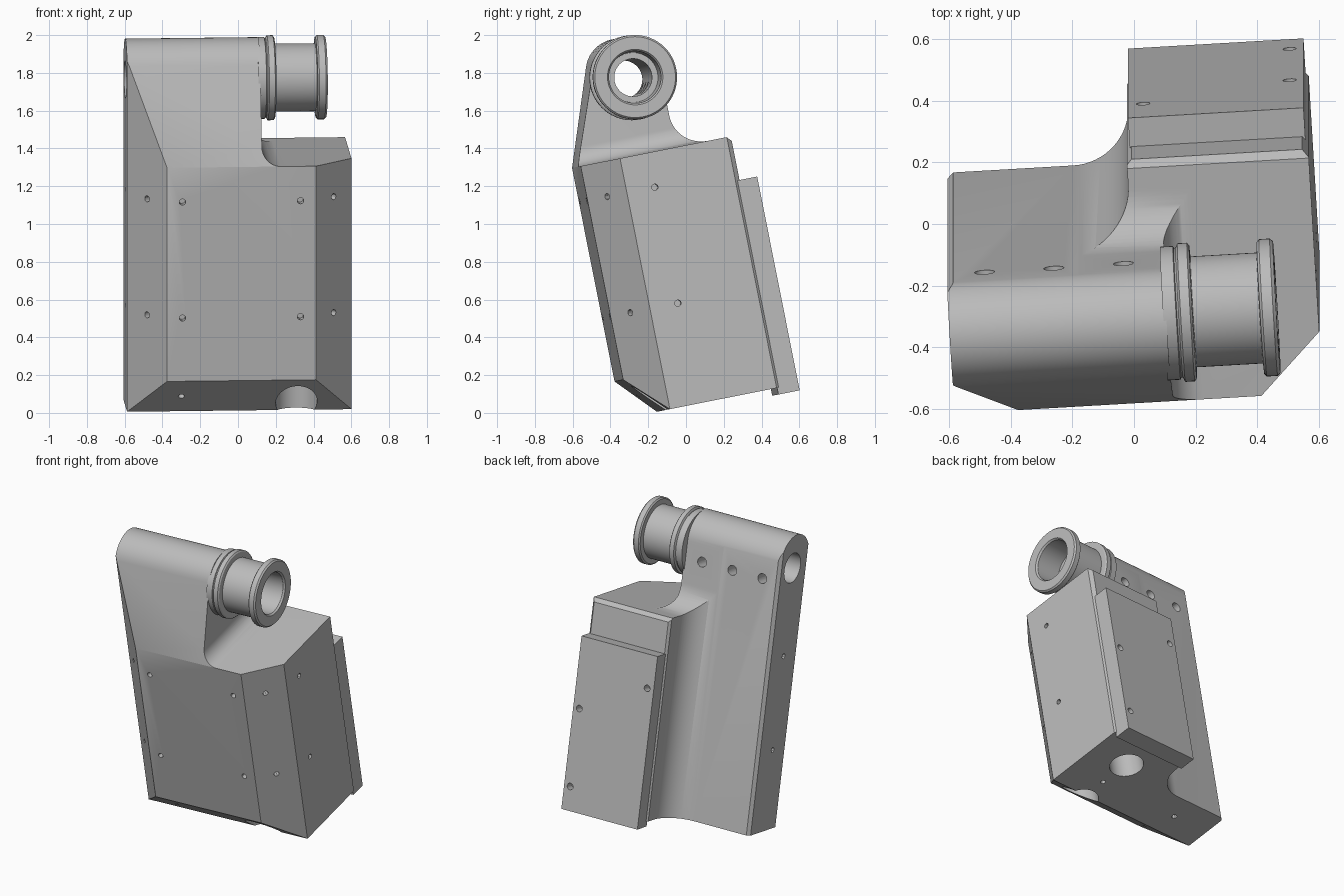
import bpy, bmesh, math
from mathutils import Vector, Matrix

cube = bpy.data.objects.get("Cube")
if cube:
    bpy.data.objects.remove(cube, do_unlink=True)

grey = bpy.data.materials.new("plain grey")
grey.use_nodes = True
GREY = (0.5, 0.5, 0.5, 1)
grey.diffuse_color = GREY
grey.node_tree.nodes["Principled BSDF"].inputs["Base Color"].default_value = GREY

# The whole part leans forward: local axes are right, back and up
up = Vector((0, -0.195, 0.981)).normalized()
right = Vector((0.998, 0.058, 0.0115))
right = (right - up * right.dot(up)).normalized()
back = up.cross(right)
LEAN = Matrix((right, back, up)).transposed().to_4x4()

LEFT, FRONT, BACK, BASE, SHELF = -0.595, -0.316, 0.485, 0.036, 1.39
AXIS_B, AXIS_C = 0.055, 1.796


def make(name, bm):
    bmesh.ops.recalc_face_normals(bm, faces=bm.faces)
    mesh = bpy.data.meshes.new(name)
    bm.to_mesh(mesh)
    bm.free()
    obj = bpy.data.objects.new(name, mesh)
    bpy.context.collection.objects.link(obj)
    mesh.materials.append(grey)
    return obj


def prism(name, points, place, low, high):
    """Extrude a closed profile; place maps (u, v, depth) to a local point."""
    bm = bmesh.new()
    face = bm.faces.new([bm.verts.new(place(u, v, low)) for u, v in points])
    shift = Vector(place(0, 0, high)) - Vector(place(0, 0, low))
    new = bmesh.ops.extrude_face_region(bm, geom=[face])["geom"]
    bmesh.ops.translate(bm, vec=shift, verts=[v for v in new if isinstance(v, bmesh.types.BMVert)])
    return make(name, bm)


def arc(cx, cy, r, start, end, steps=16):
    angles = [math.radians(start + (end - start) * i / steps) for i in range(steps + 1)]
    return [(cx + r * math.cos(t), cy + r * math.sin(t)) for t in angles]


def activate(obj):
    bpy.ops.object.select_all(action='DESELECT')
    obj.select_set(True)
    bpy.context.view_layer.objects.active = obj


def boolean(target, tool, operation):
    tool.hide_render = True
    mod = target.modifiers.new("cut", 'BOOLEAN')
    mod.object, mod.operation, mod.solver = tool, operation, 'EXACT'
    activate(target)
    bpy.ops.object.modifier_apply(modifier=mod.name)
    bpy.data.objects.remove(tool, do_unlink=True)


def drill(target, point, direction, radius, depth, sides=16):
    """Round hole from a surface point going inwards."""
    d = Vector(direction).normalized()
    bm = bmesh.new()
    bmesh.ops.create_cone(bm, cap_ends=True, segments=sides, radius1=radius,
                          radius2=radius, depth=depth + 0.05)
    turn = Vector((0, 0, 1)).rotation_difference(d).to_matrix().to_4x4()
    middle = Vector(point) + d * (depth - 0.05) / 2
    bm.transform(Matrix.Translation(middle) @ turn)
    boolean(target, make("drill", bm), 'DIFFERENCE')


def finish(obj):
    obj.data.transform(LEAN)
    activate(obj)
    bpy.ops.object.shade_smooth_by_angle(angle=math.radians(30))


# Body: plan outline with chamfered front corners and the concave rear corner
half = 0.395
plan = [(-half, FRONT), (half, FRONT), (-LEFT, -0.115), (-LEFT, 0.462), (0.575, BACK),
        (0.02, BACK), (0.005, 0.47)]
plan += arc(-0.185, 0.402, 0.19, 0, -90)
plan += [(-0.575, 0.212), (LEFT, 0.192), (LEFT, -0.115)]
body = prism("main_body", plan, lambda u, v, w: (u, v, w), -0.1, 2.2)

# Side outline: bottom chamfer, sloped front, rounded top, fillet down to the shelf
cb, cc, r = 0.038, 1.84, 0.176
to_centre = Vector((cb - FRONT, cc - SHELF))
slope = math.atan2(to_centre.y, to_centre.x) + math.asin(r / to_centre.length)
side = [(-0.115, BASE), (-0.416, BASE + 0.301), (-0.416, SHELF - 0.1 * math.tan(slope))]
side += arc(cb, cc, r, math.degrees(slope) + 90, 0, 24)
side += arc(cb + r + 0.17, SHELF + 0.17, 0.17, 180, 270)
side += [(0.46, SHELF), (0.52, SHELF - 0.06), (0.52, BASE)]
boolean(body, prism("side_shape", side, lambda u, v, w: (w, u, v), -0.7, 0.7), 'INTERSECT')

# Clear the space beside the arm, leaving a fillet on the shelf
clear = [(0.11, 2.3)] + arc(0.21, SHELF + 0.1, 0.1, 180, 270) + [(0.8, SHELF), (0.8, 2.3)]
boolean(body, prism("shelf_cut", clear, lambda u, v, w: (u, w, v), -0.8, 0.8), 'DIFFERENCE')

# Pivot bore and the three set-screw holes in the back of the arm
drill(body, (LEFT, AXIS_B, AXIS_C), (1, 0, 0), 0.1, 0.8, 32)
for a in (-0.473, -0.248, -0.022):
    drill(body, (a, 0.213, 1.725), (0, -1, 0), 0.033, 0.12)

# Bolt holes through the shelf, counterbored from below
for b in (-0.165, 0.26):
    drill(body, (0.3, b, SHELF), (0, 0, -1), 0.045, 1.25, 24)
    drill(body, (0.3, b, BASE), (0, 0, 1), 0.11, 0.25, 32)

# Small screw holes on the front, chamfers, sides and bottom
for s in (-1, 1):
    for c in (0.578, 1.204):
        drill(body, (s * 0.313, FRONT, c), (0, 1, 0), 0.017, 0.05, 12)
        drill(body, (s * 0.495, -0.2155, c), (-s, 1, 0), 0.017, 0.05, 12)
        drill(body, (s * 0.595, 0.036, c), (-s, 0, 0), 0.017, 0.05, 12)
    drill(body, (s * 0.313, 0.05, BASE), (0, 0, 1), 0.017, 0.05, 12)
    drill(body, (s * 0.313, -0.2155, BASE + 0.1005), (0, 1, 1), 0.017, 0.05, 12)
finish(body)

# Back plate
outline = [(0.015, 0), (0.585, 0), (0.585, 1.154), (0.015, 1.154)]
plate = prism("back_plate", outline, lambda u, v, w: (u, w, v), 0.465, 0.58)
for a, c in ((0.064, 0.93), (0.54, 0.68), (0.54, 0.16)):
    drill(plate, (a, 0.58, c), (0, -1, 0), 0.022, 0.06)
finish(plate)

# Flanged sleeve turned around the pivot axis
turned = [(0.1, 0.1), (0.1, 0.217), (0.142, 0.217), (0.145, 0.211), (0.15, 0.211),
          (0.157, 0.225), (0.188, 0.225), (0.195, 0.216), (0.197, 0.18), (0.412, 0.18),
          (0.414, 0.214), (0.422, 0.223), (0.457, 0.223), (0.467, 0.214), (0.467, 0.147),
          (0.455, 0.138), (0.28, 0.132), (0.28, 0.1)]
bm = bmesh.new()
ring = [bm.verts.new((a, 0, rad)) for a, rad in turned]
edges = [bm.edges.new((ring[i - 1], ring[i])) for i in range(len(ring))]
bmesh.ops.spin(bm, geom=ring + edges, cent=(0, 0, 0), axis=(1, 0, 0),
               angle=math.tau, steps=64, use_merge=True)
bmesh.ops.remove_doubles(bm, verts=bm.verts, dist=0.0001)
bmesh.ops.translate(bm, vec=(0, AXIS_B, AXIS_C), verts=bm.verts)
finish(make("flanged_sleeve", bm))
